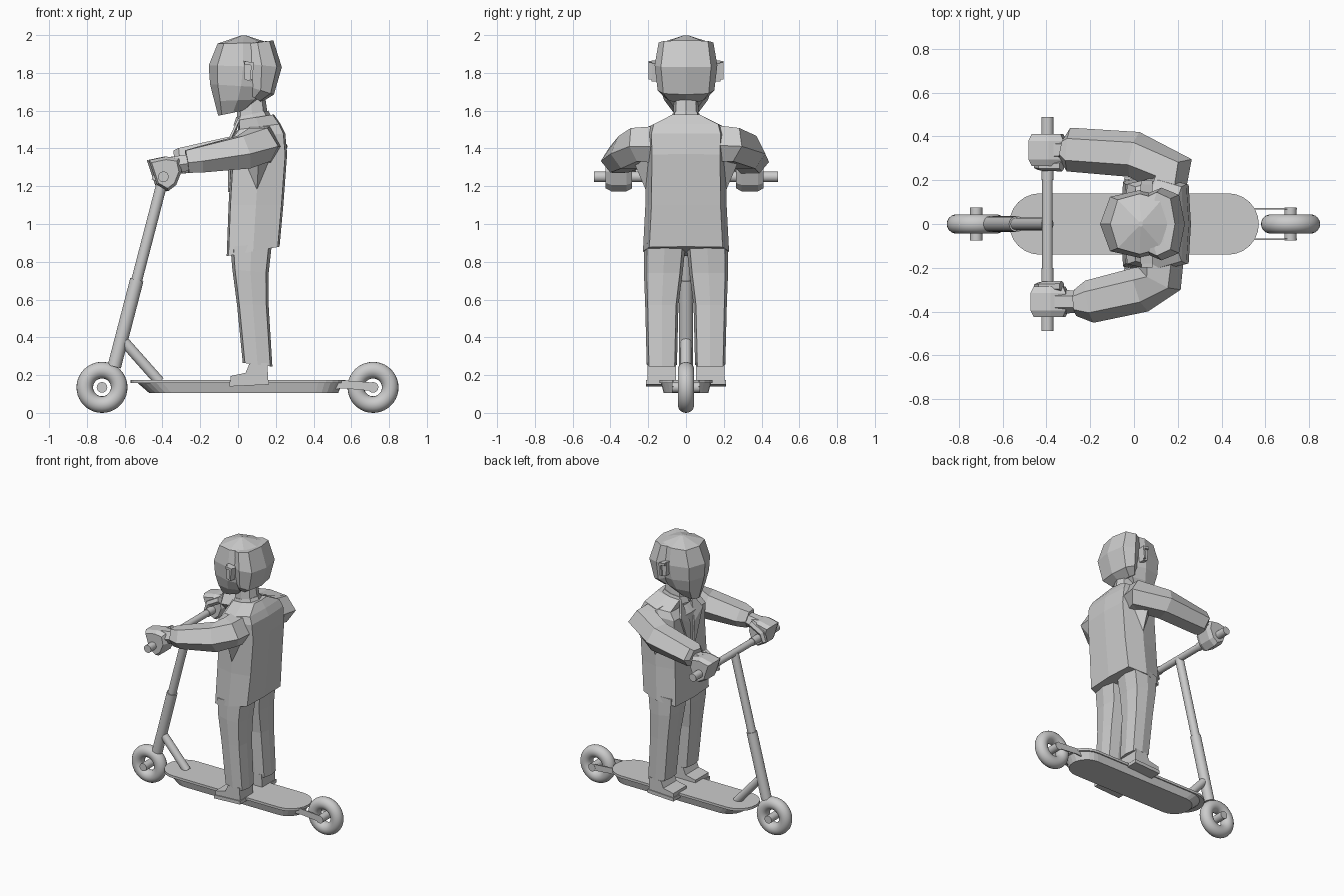
import bpy, bmesh, math
from mathutils import Vector


def mesh_object(name, verts, faces):
    bm = bmesh.new()
    vs = [bm.verts.new(v) for v in verts]
    for f in faces:
        bm.faces.new([vs[i] for i in f])
    bmesh.ops.recalc_face_normals(bm, faces=bm.faces)
    me = bpy.data.meshes.new(name)
    bm.to_mesh(me)
    bm.free()
    ob = bpy.data.objects.new(name, me)
    bpy.context.collection.objects.link(ob)
    return ob


def loft(name, rings):
    n = len(rings[0])
    faces = [list(range(n)), [(len(rings) - 1) * n + i for i in range(n)]]
    for r in range(len(rings) - 1):
        for i in range(n):
            j = (i + 1) % n
            faces.append([r * n + i, r * n + j, (r + 1) * n + j, (r + 1) * n + i])
    return mesh_object(name, [v for r in rings for v in r], faces)


def body_ring(xf, zf, xb, zb, hw, yc=0.0, cx=0.75, cy=0.8):
    """Tilted octagon between a front and a back point."""
    shape = [(-1, 0), (-cx, cy), (0, 1), (cx, cy), (1, 0), (cx, -cy), (0, -1), (-cx, -cy)]
    return [((xf + xb) / 2 + (xb - xf) / 2 * u, yc + hw * v, (zf + zb) / 2 + (zb - zf) / 2 * u)
            for u, v in shape]


def body(name, sections, **kw):
    return loft(name, [body_ring(*s, **kw) for s in sections])


def limb(name, path):
    """Hexagonal tube along centres with half width and half height."""
    pts = [Vector(p[0]) for p in path]
    rings = []
    for i, (c, w, h) in enumerate(path):
        t = (pts[min(i + 1, len(pts) - 1)] - pts[max(i - 1, 0)]).normalized()
        side = t.cross(Vector((0, 0, 1))).normalized()
        up = side.cross(t)
        rings.append([pts[i] + side * w * u + up * h * v for u, v in
                      [(1, -.1), (.5, 1), (-.5, 1), (-1, -.1), (-.5, -1), (.5, -1)]])
    return loft(name, rings)


def slab(name, profile, y0, y1):
    return loft(name, [[(x, y, z) for x, z in profile] for y in (y0, y1)])


def rod(name, a, b, r, sides=24):
    a, b = Vector(a), Vector(b)
    bpy.ops.mesh.primitive_cylinder_add(vertices=sides, radius=r, depth=(b - a).length, location=(a + b) / 2)
    ob = bpy.context.object
    ob.rotation_euler = (b - a).to_track_quat('Z', 'Y').to_euler()
    ob.name = name
    bpy.ops.object.shade_smooth_by_angle()


def stadium(x0, x1, hw, z):
    ring = []
    for cx, start in ((x1 - hw, -90), (x0 + hw, 90)):
        for k in range(13):
            a = math.radians(start + 15 * k)
            ring.append((cx + hw * math.cos(a), hw * math.sin(a), z))
    return ring


# Scooter wheels and axles
for name, x in (("front", -0.72), ("rear", 0.715)):
    bpy.ops.mesh.primitive_torus_add(major_radius=0.091, minor_radius=0.044, major_segments=40, minor_segments=18,
                                     location=(x, 0, 0.135), rotation=(math.pi / 2, 0, 0))
    bpy.context.object.name = name + "_wheel"
    bpy.ops.object.shade_smooth_by_angle()
    rod(name + "_axle", (x, -0.075, 0.135), (x, 0.075, 0.135), 0.028)

# Deck
loft("deck_plate", [stadium(-0.57, 0.57, 0.14, 0.157), stadium(-0.57, 0.57, 0.14, 0.175)])
loft("deck_base", [stadium(-0.47, 0.53, 0.118, 0.105), stadium(-0.53, 0.555, 0.132, 0.157)])

# Steering column, brace and handlebar
bottom, top = Vector((-0.655, 0, 0.245)), Vector((-0.395, 0, 1.245))
rod("column_lower", bottom, bottom.lerp(top, 0.46), 0.036)
rod("column_upper", bottom.lerp(top, 0.44), top, 0.029)
rod("column_brace", (-0.61, 0, 0.385), (-0.415, 0, 0.165), 0.028)
rod("handlebar", (-0.395, -0.45, 1.25), (-0.395, 0.45, 1.25), 0.024)

for s, side in ((-1, "right"), (1, "left")):
    rod(side + "_grip", (-0.395, s * 0.20, 1.25), (-0.395, s * 0.488, 1.25), 0.028)
    # Rear fork
    slab(side + "_rear_fork", [(0.50, 0.125), (0.56, 0.13), (0.72, 0.115), (0.745, 0.14), (0.725, 0.16), (0.56, 0.172),
                              (0.50, 0.172)], s * 0.066, s * 0.073)
    # Shoes and trousers
    slab(side + "_shoe_sole", [(-0.045, 0.14), (0.165, 0.15), (0.165, 0.175), (-0.045, 0.165)], s * 0.045, s * 0.212)
    slab(side + "_shoe", [(-0.04, 0.16), (-0.04, 0.195), (0.04, 0.212), (0.06, 0.26), (0.155, 0.265), (0.16, 0.17)],
         s * 0.052, s * 0.205)
    body(side + "_trouser_leg", [(0.025, 0.265, 0.182, 0.245, 0.08, s * 0.128),
                                 (-0.005, 0.57, 0.162, 0.57, 0.088, s * 0.128),
                                 (-0.03, 0.76, 0.162, 0.74, 0.103, s * 0.12),
                                 (-0.04, 0.88, 0.18, 0.90, 0.11, s * 0.112)], cx=0.85, cy=0.85)
    # Armpit fold, lapel
    mesh_object(side + "_armpit_fold",
                [(0.03, s * 0.19, 1.34), (0.18, s * 0.19, 1.36), (0.11, s * 0.29, 1.36), (0.10, s * 0.213, 1.18)],
                [(0, 1, 2), (0, 1, 3), (1, 2, 3), (0, 2, 3)])
    lapel = mesh_object(side + "_lapel", [(0.0, s * 0.06, 1.56), (-0.05, s * 0.125, 1.45), (-0.053, s * 0.015, 1.17),
                                          (-0.055, s * 0.02, 1.38)], [(0, 1, 3), (1, 2, 3)])
    lapel.modifiers.new("thickness", 'SOLIDIFY').thickness = 0.012
    # Ears
    slab(side + "_ear", [(0.035, 1.765), (0.07, 1.755), (0.085, 1.85), (0.03, 1.865)], s * 0.14, s * 0.182)
    slab(side + "_ear_rim", [(0.062, 1.765), (0.075, 1.765), (0.085, 1.855), (0.035, 1.862), (0.035, 1.845),
                            (0.07, 1.84)], s * 0.18, s * 0.198)

# Sleeves
limb("right_arm", [((0.12, -0.13, 1.42), 0.11, 0.10), ((0.115, -0.25, 1.42), 0.11, 0.09),
                   ((0.03, -0.30, 1.38), 0.105, 0.088), ((-0.205, -0.355, 1.34), 0.098, 0.068),
                   ((-0.27, -0.36, 1.33), 0.06, 0.06)])
limb("left_arm", [((0.12, 0.12, 1.43), 0.11, 0.10), ((0.16, 0.235, 1.42), 0.12, 0.09),
                  ((0.0, 0.318, 1.38), 0.105, 0.088), ((-0.30, 0.34, 1.335), 0.1, 0.068),
                  ((-0.325, 0.345, 1.33), 0.06, 0.06)])

# Hands wrapped round the grips
fist = [(-0.475, 1.34), (-0.43, 1.205), (-0.37, 1.17), (-0.325, 1.205), (-0.295, 1.28), (-0.31, 1.35), (-0.38, 1.36)]
for side, y0, y1, dx in (("right", -0.425, -0.285, 0.0), ("left", 0.265, 0.41, -0.01)):
    mid = (y0 + y1) / 2
    loft(side + "_hand", [[(-0.385 + (x + 0.385) * k + dx, y, 1.265 + (z - 1.265) * k) for x, z in fist]
                          for y, k in ((y0, 0.8), (y0 + 0.03, 0.97), (y1 - 0.03, 0.97), (y1, 0.8))])
    limb(side + "_wrist", [((-0.23, mid, 1.33), 0.05, 0.042), ((-0.36, mid, 1.31), 0.055, 0.045)])
    inner = y1 if side == "right" else y0
    limb(side + "_thumb", [((-0.33, inner, 1.34), 0.025, 0.022), ((-0.42, inner, 1.29), 0.022, 0.022),
                           ((-0.44, inner, 1.23), 0.018, 0.018)])

# Jacket
body("jacket", [(-0.06, 0.83, 0.22, 0.88, 0.228), (-0.05, 1.10, 0.24, 1.10, 0.215),
                (-0.037, 1.33, 0.26, 1.37, 0.212), (-0.042, 1.45, 0.25, 1.48, 0.215),
                (0.0, 1.50, 0.225, 1.53, 0.20), (0.0, 1.55, 0.19, 1.58, 0.085)], cx=0.93, cy=0.85)

# Collar, neck, head and hair
body("collar", [(-0.025, 1.52, 0.185, 1.55, 0.085), (-0.01, 1.565, 0.16, 1.60, 0.072)])
body("neck", [(-0.01, 1.52, 0.16, 1.56, 0.07), (0.0, 1.66, 0.14, 1.70, 0.062)])
body("head", [(-0.105, 1.573, 0.05, 1.605, 0.065), (-0.125, 1.65, 0.12, 1.66, 0.115),
              (-0.148, 1.74, 0.18, 1.72, 0.143), (-0.155, 1.84, 0.21, 1.83, 0.155),
              (-0.108, 1.955, 0.16, 1.96, 0.138), (0.02, 1.999, 0.04, 1.999, 0.012)])
body("hair", [(0.05, 1.69, 0.125, 1.645, 0.11), (0.05, 1.73, 0.19, 1.685, 0.15),
              (0.02, 1.85, 0.232, 1.83, 0.166), (0.02, 1.95, 0.187, 1.972, 0.145),
              (0.03, 1.965, 0.15, 1.962, 0.10)])
